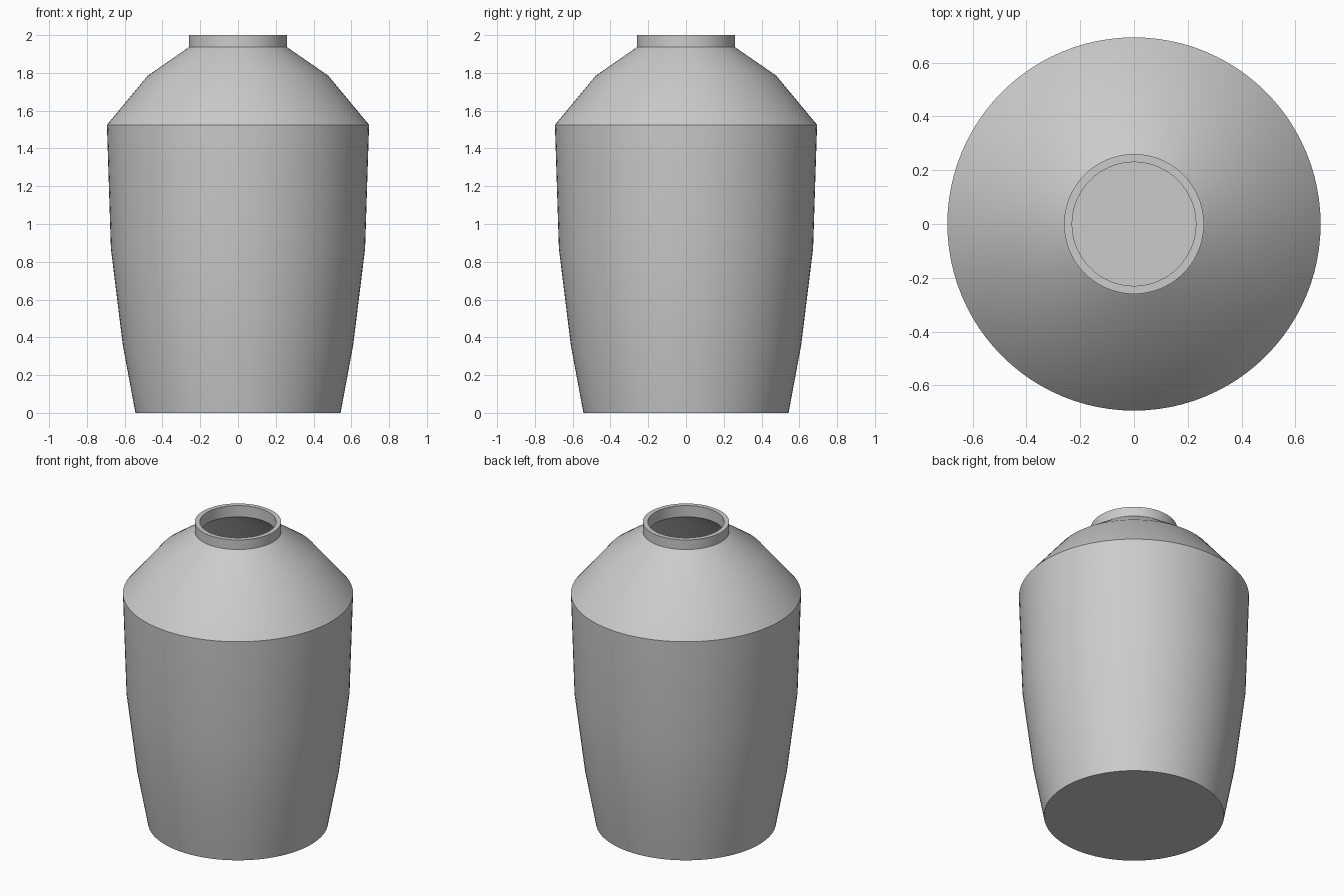
import bpy
import bmesh
from math import radians, tau

cube = bpy.data.objects.get("Cube")
if cube:
    bpy.data.objects.remove(cube, do_unlink=True)

SEGMENTS = 96

# One plain grey for the whole vessel
grey = bpy.data.materials.new("plain grey")
grey.use_nodes = True
colour = (0.6, 0.6, 0.6, 1)
grey.diffuse_color = colour
grey.node_tree.nodes["Principled BSDF"].inputs["Base Color"].default_value = colour

# Outer profile (radius, height): base, tapering body, shoulder, neck
outer = [(0.0, 0.0), (0.543, 0.0), (0.61, 0.36), (0.673, 0.87), (0.694, 1.525),
         (0.478, 1.785), (0.26, 1.936), (0.26, 2.0)]

# Inner profile, from the rim down to the floor of the hollow
inner = [(0.23, 2.0), (0.23, 1.925), (0.458, 1.762), (0.664, 1.515),
         (0.643, 0.87), (0.58, 0.36), (0.519, 0.03), (0.0, 0.03)]


def lathe(name, profile):
    """Spin a closed profile around the z axis."""
    bm = bmesh.new()
    verts = [bm.verts.new((r, 0, z)) for r, z in profile]
    edges = [bm.edges.new(pair) for pair in zip(verts, verts[1:])]
    bmesh.ops.spin(bm, geom=verts + edges, cent=(0, 0, 0), axis=(0, 0, 1),
                   angle=tau, steps=SEGMENTS, use_merge=False)
    bmesh.ops.remove_doubles(bm, verts=bm.verts, dist=0.0005)
    bmesh.ops.recalc_face_normals(bm, faces=bm.faces)
    mesh = bpy.data.meshes.new(name)
    bm.to_mesh(mesh)
    bm.free()
    mesh.materials.append(grey)
    obj = bpy.data.objects.new(name, mesh)
    bpy.context.collection.objects.link(obj)
    return obj


# Hollow vase, smooth around with crisp shoulder, neck and base edges
vase = lathe("vase_body", outer + inner)
bpy.ops.object.select_all(action="DESELECT")
vase.select_set(True)
bpy.context.view_layer.objects.active = vase
bpy.ops.object.shade_smooth_by_angle(angle=radians(30))
